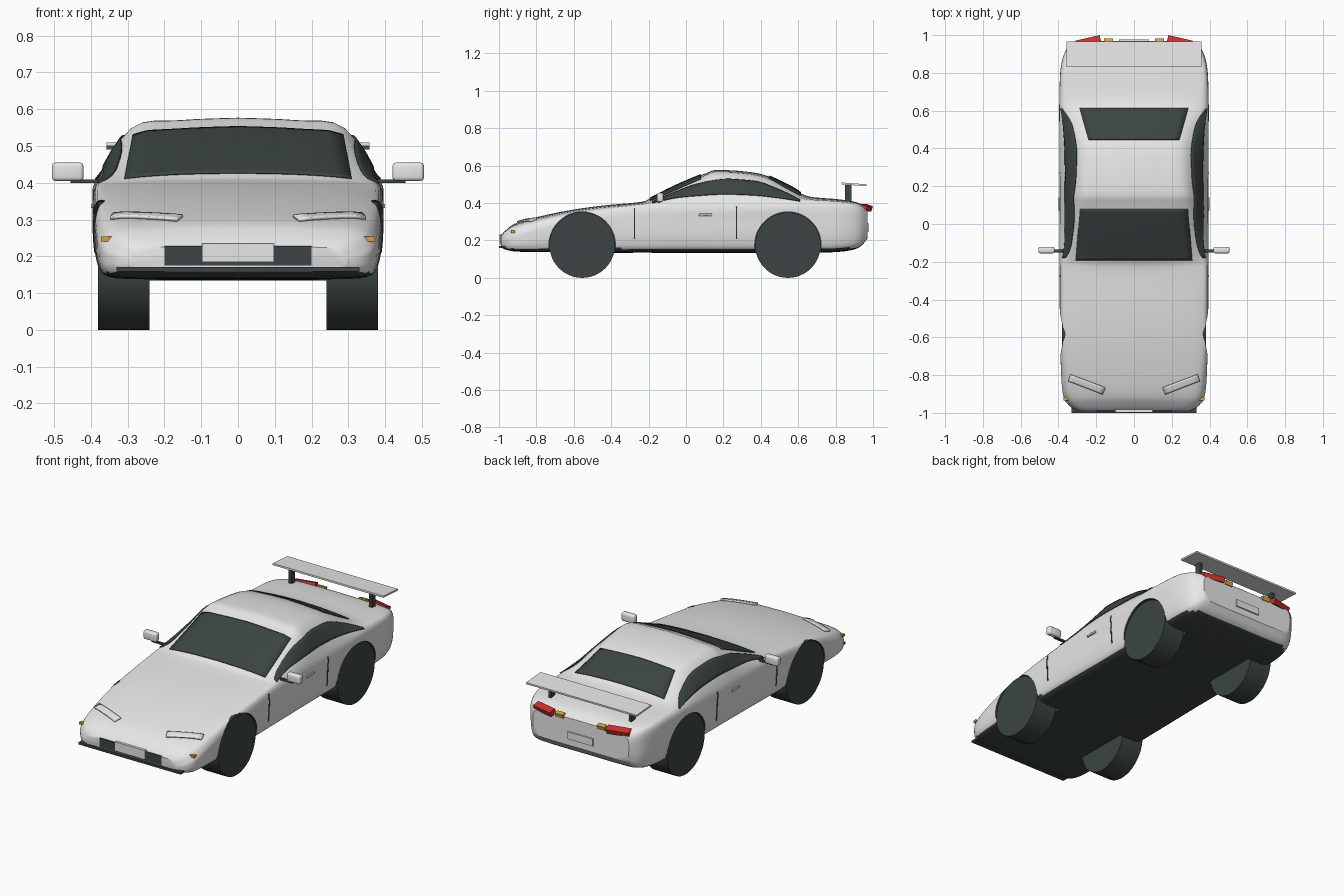
import bpy, bmesh, math
from mathutils import Vector, Matrix
from mathutils.bvhtree import BVHTree

cube = bpy.data.objects.get("Cube")
if cube:
    bpy.data.objects.remove(cube, do_unlink=True)


def material(name, r, g, b):
    m = bpy.data.materials.new(name)
    m.use_nodes = True
    m.diffuse_color = (r, g, b, 1)
    m.node_tree.nodes["Principled BSDF"].inputs["Base Color"].default_value = (r, g, b, 1)
    return m


PAINT = material("silver white paint", .8, .8, .8)
DARK = material("dark glass and rubber", .045, .06, .056)
RED = material("red lamp", .6, .03, .03)
AMBER = material("amber lamp", .7, .36, .05)


def finish(bm, name, *mats, smooth=None):
    mesh = bpy.data.meshes.new(name)
    bm.to_mesh(mesh)
    bm.free()
    ob = bpy.data.objects.new(name, mesh)
    bpy.context.collection.objects.link(ob)
    for m in mats:
        mesh.materials.append(m)
    if smooth:
        shade(ob, smooth)
    return ob


def shade(ob, degrees):
    bpy.ops.object.select_all(action='DESELECT')
    ob.select_set(True)
    bpy.context.view_layer.objects.active = ob
    bpy.ops.object.shade_smooth_by_angle(angle=math.radians(degrees))


def box(name, mat, loc, size, rot=(0, 0, 0), bevel=0):
    bm = bmesh.new()
    bmesh.ops.create_cube(bm, size=1, matrix=Matrix.Diagonal((*size, 1)))
    if bevel:
        bmesh.ops.bevel(bm, geom=bm.edges[:], offset=bevel, segments=3, affect='EDGES', profile=.5)
    ob = finish(bm, name, mat, smooth=35 if bevel else None)
    ob.location = loc
    ob.rotation_euler = rot
    return ob


def cylinder(name, mats, x, y, z, radius, width):
    bm = bmesh.new()
    bmesh.ops.create_cone(bm, cap_ends=True, segments=48, radius1=radius, radius2=radius, depth=width,
                          matrix=Matrix.Translation((x, y, z)) @ Matrix.Rotation(math.pi / 2, 4, 'Y'))
    for f in bm.faces:
        f.material_index = len(mats) - 1
    return finish(bm, name, *mats, smooth=35)


def spline(points, steps):
    """Smooth curve through all the points."""
    pts = [Vector(p) for p in points]
    out = []
    for i in range(len(pts) - 1):
        a, b, c, d = pts[max(i - 1, 0)], pts[i], pts[i + 1], pts[min(i + 2, len(pts) - 1)]
        for k in range(steps):
            t = k / steps
            out.append(b + (c - a) * (t / 2) + (a * 2 - b * 5 + c * 4 - d) * (t * t / 2)
                       + (b * 3 - a - c * 3 + d) * (t ** 3 / 2))
    return out + [pts[-1]]


# Body stations: y, half width, floor, shoulder height, roof edge x and z, centre height
STATIONS = [
    (-.99, .29, .165, .20, .26, .222, .226),
    (-.96, .345, .15, .215, .30, .25, .258),
    (-.89, .378, .14, .25, .33, .285, .30),
    (-.67, .39, .137, .315, .345, .338, .353),
    (-.46, .393, .135, .35, .345, .372, .385),
    (-.25, .393, .135, .38, .34, .395, .405),
    (-.19, .393, .135, .388, .325, .408, .425),
    (-.06, .392, .135, .395, .31, .462, .49),
    (.10, .39, .135, .40, .295, .53, .557),
    (.18, .39, .135, .40, .288, .55, .577),
    (.40, .39, .135, .405, .275, .53, .556),
    (.56, .392, .135, .408, .285, .462, .487),
    (.65, .393, .135, .405, .31, .425, .437),
    (.82, .388, .14, .395, .33, .41, .42),
    (.92, .36, .16, .375, .31, .395, .402),
    (.97, .31, .21, .34, .28, .36, .37),
]


def section(y, w, zb, zs, wr, zr, zt):
    h = zs - zb
    half = spline([(0, zb), (.6 * w, zb), (.9 * w, zb + .04 * h), (.98 * w, zb + .25 * h),
                   (w, zb + .65 * h), (.985 * w, zs), (wr, zr),
                   (.55 * wr, zr + .75 * (zt - zr)), (0, zt)], 4)
    return [(x, y, z) for x, z in half] + [(-x, y, z) for x, z in half[-2:0:-1]]


# Body shell, lofted and capped, with a dark floor
bm = bmesh.new()
rings = [[bm.verts.new(p) for p in section(*s)] for s in spline(STATIONS, 4)]
for r, q in zip(rings, rings[1:]):
    for i in range(len(r)):
        j = (i + 1) % len(r)
        bm.faces.new((r[i], r[j], q[j], q[i]))
bm.faces.new(rings[0])
bm.faces.new(rings[-1])
bmesh.ops.recalc_face_normals(bm, faces=bm.faces)
for f in bm.faces:
    f.material_index = int(f.normal.z < -.6 and f.calc_center_median().z < .16)
surface = BVHTree.FromBMesh(bm)
body = finish(bm, "body", PAINT, DARK)

# Wheels and their arches
for y, end in ((-.555, "front"), (.545, "rear")):
    for s, side in ((1, "left"), (-1, "right")):
        cylinder(f"{end}_{side}_wheel", [DARK], s * .31, y, .175, .175, .14)
        cutter = cylinder("arch_cutter", [PAINT, DARK], s * .36, y, .175, .178, .28)
        cutter.hide_render = True
        mod = body.modifiers.new("arch", 'BOOLEAN')
        mod.operation, mod.solver, mod.object = 'DIFFERENCE', 'EXACT', cutter
        bpy.context.view_layer.objects.active = body
        bpy.ops.object.modifier_apply(modifier=mod.name)
        bpy.data.objects.remove(cutter, do_unlink=True)
shade(body, 35)


def plate(name, mat, rows, place, direction, lift=.003, thick=.005, across=14, steps=5):
    """Thin plate laid on the body; each row holds the two ends of one strip."""
    bm = bmesh.new()
    grid = []
    for u0, v0, u1, v1 in spline(rows, steps):
        line = []
        for k in range(across + 1):
            t = k / across
            origin = Vector(place(u0 + (u1 - u0) * t, v0 + (v1 - v0) * t))
            hit, normal, _, _ = surface.ray_cast(origin, Vector(direction))
            line.append(bm.verts.new((hit + normal * lift) if hit else origin))
        grid.append(line)
    for a, b in zip(grid, grid[1:]):
        for i in range(across):
            bm.faces.new((a[i], a[i + 1], b[i + 1], b[i]))
    ob = finish(bm, name, mat, smooth=35)
    mod = ob.modifiers.new("thickness", 'SOLIDIFY')
    mod.thickness, mod.offset = thick, 0
    return ob


def from_above(x, y):
    return (x, y, 1)


DOWN = (0, 0, -1)

# Front and rear glass
plate("windshield", DARK, [(-.308, -.19, .308, -.19), (-.285, .08, .285, .08)], from_above, DOWN, steps=12)
plate("rear_window", DARK, [(-.24, .445, .24, .445), (-.287, .612, .287, .612)], from_above, DOWN, steps=10)

# Side window outline: y, lower edge, upper edge
SIDE_GLASS = [(-.18, .398, .405), (-.06, .425, .455), (.06, .437, .50), (.19, .445, .525),
              (.30, .443, .522), (.40, .437, .508), (.50, .425, .468), (.61, .408, .415)]

for s, side in ((1, "left"), (-1, "right")):
    def from_side(y, z):
        return (s, y, z)
    inward = (-s, 0, 0)
    plate(f"{side}_side_window", DARK, [(y, a, y, b) for y, a, b in SIDE_GLASS], from_side, inward, across=6)
    for y, top, edge in ((-.275, .37, "front"), (.27, .38, "rear")):
        plate(f"{side}_door_{edge}_gap", DARK, [(y - .003, .21, y - .003, top), (y + .003, .21, y + .003, top)],
              from_side, inward, lift=.001, thick=.003, steps=1)
    box(f"{side}_door_handle", PAINT, (s * .393, .105, .337), (.014, .07, .012), bevel=.003)

    # Mirrors
    box(f"{side}_mirror", PAINT, (s * .463, -.138, .43), (.086, .034, .05), bevel=.01)
    box(f"{side}_mirror_arm", DARK, (s * .41, -.143, .404), (.09, .014, .01))

    # Lamps
    plate(f"{side}_headlight_cover", PAINT, [(s * .15, -.865, s * .166, -.90), (s * .336, -.795, s * .346, -.83)],
          from_above, DOWN, lift=.006, thick=.009, across=4)
    box(f"{side}_front_indicator", AMBER, (s * .342, -.925, .247), (.06, .02, .014))
    box(f"{side}_tail_lamp", RED, (s * .24, .962, .375), (.13, .04, .03),
        (math.radians(-20), 0, s * math.radians(-13)))
    box(f"{side}_rear_indicator", AMBER, (s * .135, .967, .373), (.05, .025, .024), (math.radians(-15), 0, 0))

    # Wing strut
    box(f"{side}_wing_strut", DARK, (s * .26, .868, .45), (.018, .035, .095))

# Rear wing
box("rear_wing", PAINT, (0, .898, .50), (.715, .135, .01), (math.radians(-4), 0, 0))

# Nose and tail trim
box("front_grille", DARK, (0, -.97, .202), (.40, .044, .053))
box("front_plate", PAINT, (0, -.986, .21), (.195, .022, .05))
box("front_lip", DARK, (0, -.98, .165), (.66, .04, .013))
box("rear_plate", PAINT, (0, .97, .27), (.16, .016, .042))
